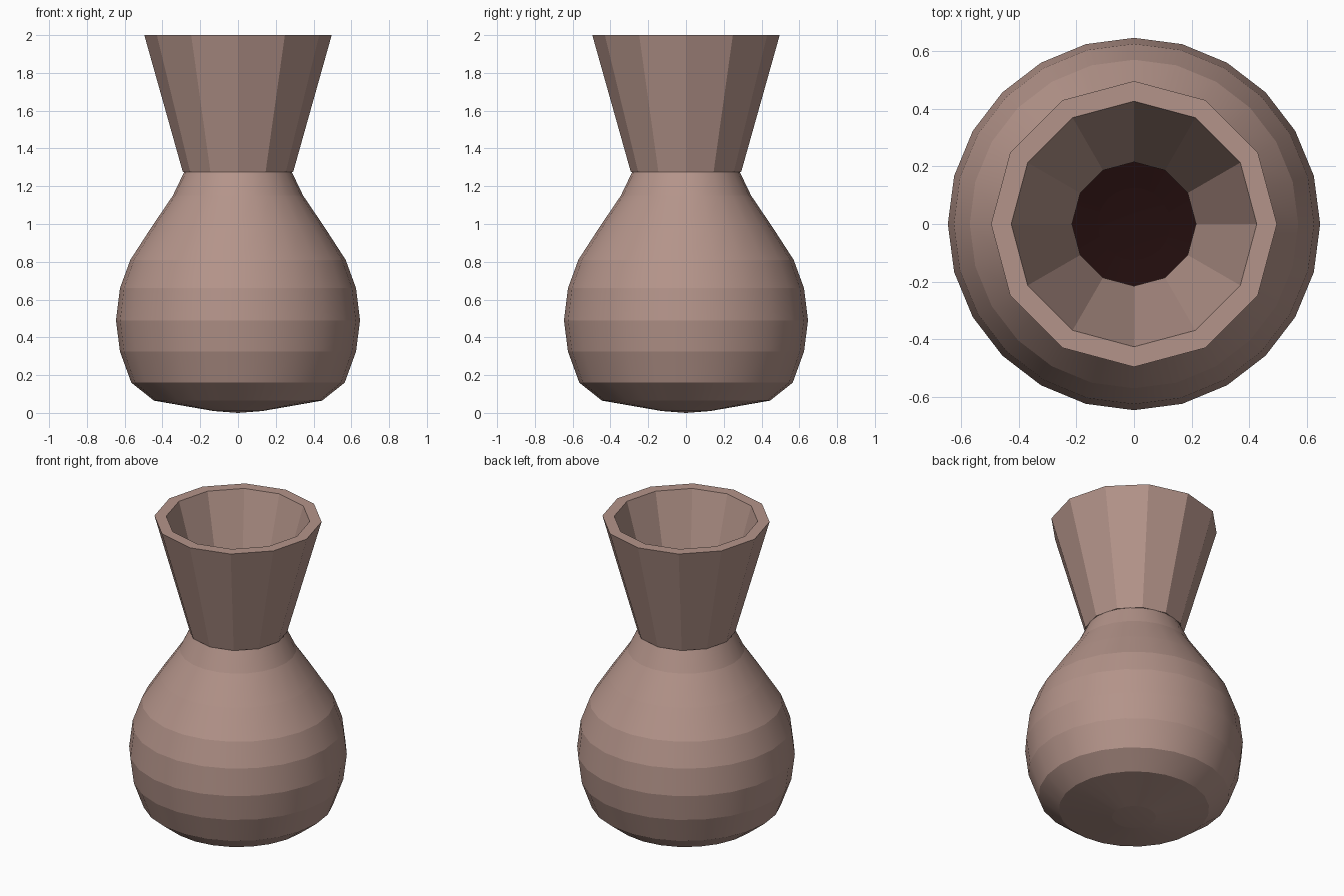
import bpy, bmesh, math

if "Cube" in bpy.data.objects:
    bpy.data.objects.remove(bpy.data.objects["Cube"])


def material(name, rgb):
    m = bpy.data.materials.new(name)
    m.diffuse_color = (*rgb, 1)
    m.use_nodes = True
    m.node_tree.nodes["Principled BSDF"].inputs["Base Color"].default_value = m.diffuse_color
    return m


def lathe(name, profile, sides, mat, smooth=False, closed=False, flip=False):
    """Revolve (radius, z) points around z; radius 0 makes a fan centre."""
    bm = bmesh.new()
    rings = []
    for r, z in profile:
        n = 1 if r == 0 else sides
        rings.append([bm.verts.new((r * math.cos(2 * math.pi * i / sides),
                                    r * math.sin(2 * math.pi * i / sides), z)) for i in range(n)])
    pairs = list(zip(rings, rings[1:]))
    if closed:
        pairs.append((rings[-1], rings[0]))
    for a, b in pairs:
        for i in range(sides):
            j = (i + 1) % sides
            if len(a) == 1:
                bm.faces.new((a[0], b[j], b[i]))
            else:
                bm.faces.new((a[i], a[j], b[j], b[i]))
    for f in bm.faces:
        f.smooth = smooth
        if flip:
            f.normal_flip()
    # round horizontally, faceted vertically: ring edges stay sharp
    for e in bm.edges:
        if abs(e.verts[0].co.z - e.verts[1].co.z) < 1e-5:
            e.smooth = False
    me = bpy.data.meshes.new(name)
    bm.to_mesh(me)
    bm.free()
    me.materials.append(mat)
    ob = bpy.data.objects.new(name, me)
    bpy.context.collection.objects.link(ob)
    return ob


clay = material("dusty pink clay", (0.456, 0.296, 0.254))
dark = material("dark brown inside", (0.016, 0.004, 0.004))

# Bulbous body, 24 sides
body = [(0, 0), (0.13, 0.01), (0.445, 0.065), (0.565, 0.16), (0.625, 0.325), (0.646, 0.49),
        (0.625, 0.66), (0.57, 0.81), (0.46, 0.98), (0.345, 1.15), (0.285, 1.275)]
lathe("body", body, 24, clay, smooth=True)

# Dark lining just inside the body
lining = [(max(r - 0.004, 0), z + 0.004 if z < 0.3 else z) for r, z in body]
lathe("body_lining", lining, 24, dark, smooth=True, flip=True)

# Flared neck with thick wall, 12 sides
lathe("neck", [(0.292, 1.275), (0.496, 2.0), (0.426, 2.0), (0.215, 1.275)], 12, clay, closed=True)
